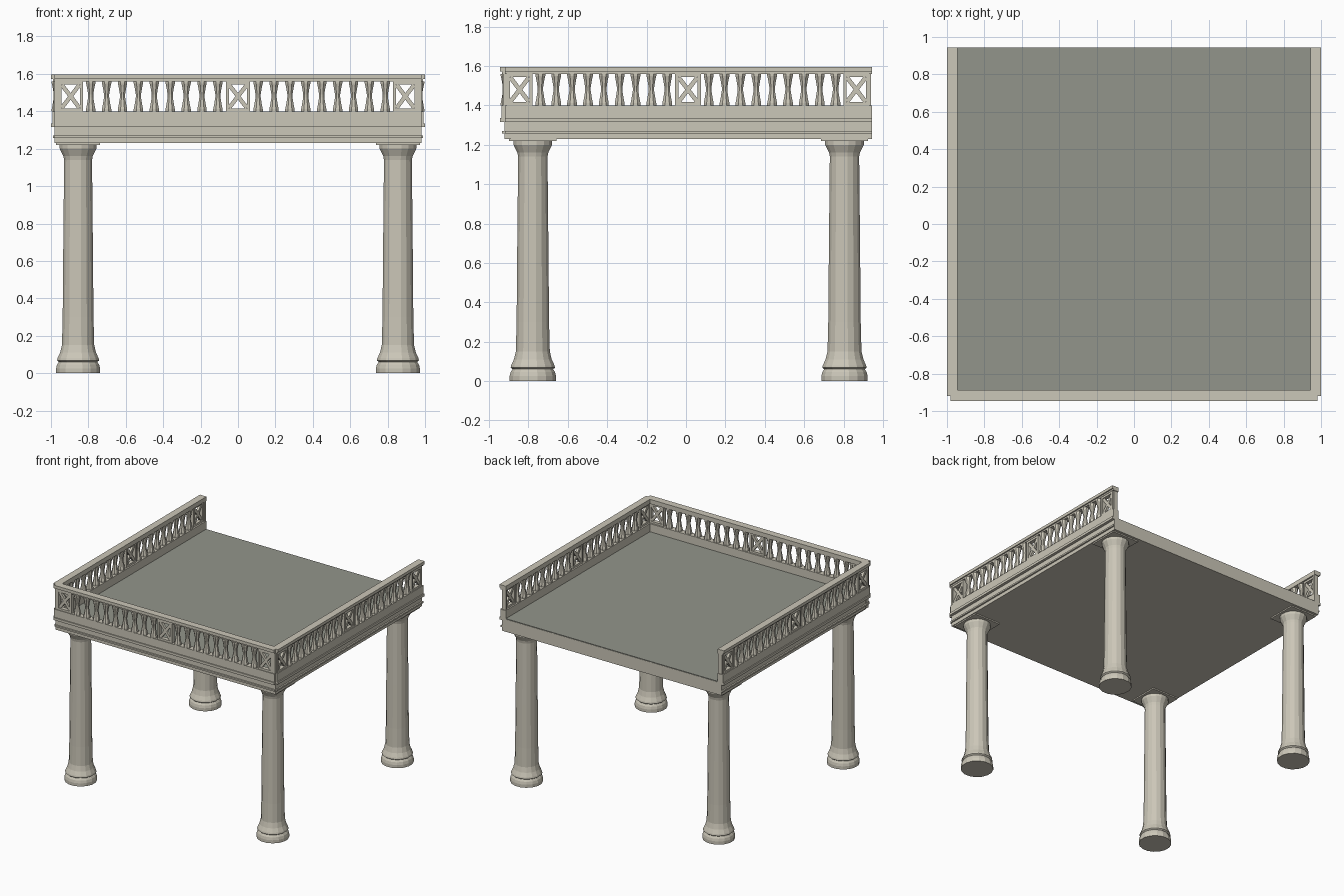
import bpy, bmesh, math
from mathutils import Matrix, Vector

cube = bpy.data.objects.get("Cube")
if cube:
    bpy.data.objects.remove(cube, do_unlink=True)


def material(name, colour):
    m = bpy.data.materials.new(name)
    m.use_nodes = True
    m.diffuse_color = (*colour, 1)
    m.node_tree.nodes["Principled BSDF"].inputs["Base Color"].default_value = (*colour, 1)
    return m


stone = material("pale stone", (0.60, 0.57, 0.48))
slate = material("grey floor", (0.29, 0.30, 0.26))


def box(bm, x0, x1, y0, y1, z0, z1, tilt=0):
    """Add a box between the given limits, optionally turned about y."""
    size = Matrix.Diagonal((x1 - x0, y1 - y0, z1 - z0, 1))
    centre = Matrix.Translation(((x0 + x1) / 2, (y0 + y1) / 2, (z0 + z1) / 2))
    bmesh.ops.create_cube(bm, size=1, matrix=centre @ Matrix.Rotation(tilt, 4, "Y") @ size)


def lathe(bm, profile, sides, x=0, y=0):
    """Add a closed turned shape from (radius, height) points."""
    turn = 2 * math.pi / sides
    rings = [[bm.verts.new((x + r * math.cos((i + 0.5) * turn), y + r * math.sin((i + 0.5) * turn), z))
              for i in range(sides)] for r, z in profile]
    for low, high in zip(rings, rings[1:]):
        for i in range(sides):
            j = (i + 1) % sides
            bm.faces.new((low[i], low[j], high[j], high[i]))
    bm.faces.new(rings[0][::-1])
    bm.faces.new(rings[-1])


def finish(name, bm, mat, matrix=Matrix()):
    mesh = bpy.data.meshes.new(name)
    bm.transform(matrix)
    bmesh.ops.recalc_face_normals(bm, faces=bm.faces)
    bm.to_mesh(mesh)
    bm.free()
    mesh.materials.append(mat)
    ob = bpy.data.objects.new(name, mesh)
    bpy.context.collection.objects.link(ob)
    return ob


# Columns with moulded base, tapering shaft, flared capital and square cap
COLUMN = [(0.12, 0), (0.12, 0.025), (0.115, 0.045), (0.105, 0.06), (0.115, 0.068),
          (0.112, 0.08), (0.098, 0.11), (0.088, 0.15), (0.084, 0.3), (0.081, 0.65),
          (0.076, 1.14), (0.08, 1.16), (0.095, 1.19), (0.1, 1.2), (0.1, 1.222)]
for depth, y in (("front", -0.778), ("back", 0.805)):
    for side, x in (("right", -0.855), ("left", 0.855)):
        bm = bmesh.new()
        lathe(bm, COLUMN, 16, x, y)
        box(bm, x - 0.117, x + 0.117, y - 0.12, y + 0.12, 1.22, 1.235)
        finish(f"{depth}_{side}_column", bm, stone)

# Deck slab and its floor surface
bm = bmesh.new()
box(bm, -0.95, 0.95, -0.89, 0.945, 1.23, 1.33)
finish("deck_slab", bm, stone)
bm = bmesh.new()
box(bm, -0.95, 0.95, -0.89, 0.943, 1.328, 1.335)
finish("floor", bm, slate)

# Moulding bands of one side: setback from the outermost line, bottom, top
BANDS = [(0.022, 1.23, 1.258), (0.01, 1.258, 1.27), (0.022, 1.27, 1.315),
         (0, 1.315, 1.335), (0.008, 1.335, 1.40), (0.01, 1.56, 1.572), (0, 1.572, 1.596)]
SILL, HEAD, DEPTH = 1.40, 1.56, 0.057
BALUSTER = [(0.027, SILL), (0.027, 1.412), (0.022, 1.435), (0.015, 1.475),
            (0.015, 1.49), (0.022, 1.53), (0.027, 1.55), (0.027, HEAD)]


def cross_panel(bm, u, half):
    """Square frame filled with a diagonal cross."""
    y0, y1, rim = 0.013, 0.045, 0.016
    for s in (-1, 1):
        edge = u + s * (half - rim / 2)
        box(bm, edge - rim / 2, edge + rim / 2, y0, y1, SILL, HEAD)
    box(bm, u - half, u + half, y0, y1, SILL, SILL + rim)
    box(bm, u - half, u + half, y0, y1, HEAD - rim, HEAD)
    mid = (SILL + HEAD) / 2
    angle = math.atan2(HEAD - SILL - 2 * rim, 2 * (half - rim))
    for s in (-1, 1):
        box(bm, u - 0.078, u + 0.078, y0 + 0.006, y1 - 0.006, mid - 0.011, mid + 0.011, s * angle)


def railing_side(name, start, end, panels, matrix):
    """Mouldings and balustrade along x, with the outermost line at y = 0."""
    bm = bmesh.new()
    for setback, z0, z1 in BANDS:
        box(bm, start, end, setback, DEPTH, z0, z1)
    finish(name + "_mouldings", bm, stone, matrix)
    bm = bmesh.new()
    half, count = 0.065, 9
    for u in panels:
        cross_panel(bm, u, half)
    for a, b in zip(panels, panels[1:]):
        step = (b - a - 2 * half) / count
        for i in range(count):
            lathe(bm, BALUSTER, 8, a + half + (i + 0.5) * step, 0.029)
    finish(name + "_balustrade", bm, stone, matrix)


# Front, right and left sides; the back stays open
railing_side("front", -0.98, 0.98, (-0.895, 0, 0.895), Matrix.Translation((0, -0.945, 0)))
side_panels = (-0.845, 0.01, 0.865)
right = Matrix.Translation((-1, 0, 0)) @ Matrix(((0, 1, 0, 0), (1, 0, 0, 0), (0, 0, 1, 0), (0, 0, 0, 1)))
mirror = Matrix.Scale(-1, 4, Vector((1, 0, 0)))
railing_side("right", -0.92, 0.945, side_panels, right)
railing_side("left", -0.92, 0.945, side_panels, mirror @ right)

# Corner posts closing the ends of the balustrades
bm = bmesh.new()
for s in (-1, 1):
    a, b = sorted((s * 0.945, s * 0.98))
    box(bm, a, b, -0.93, -0.9, SILL, HEAD)
    box(bm, a, b, 0.925, 0.94, SILL, HEAD)
finish("end_posts", bm, stone)
